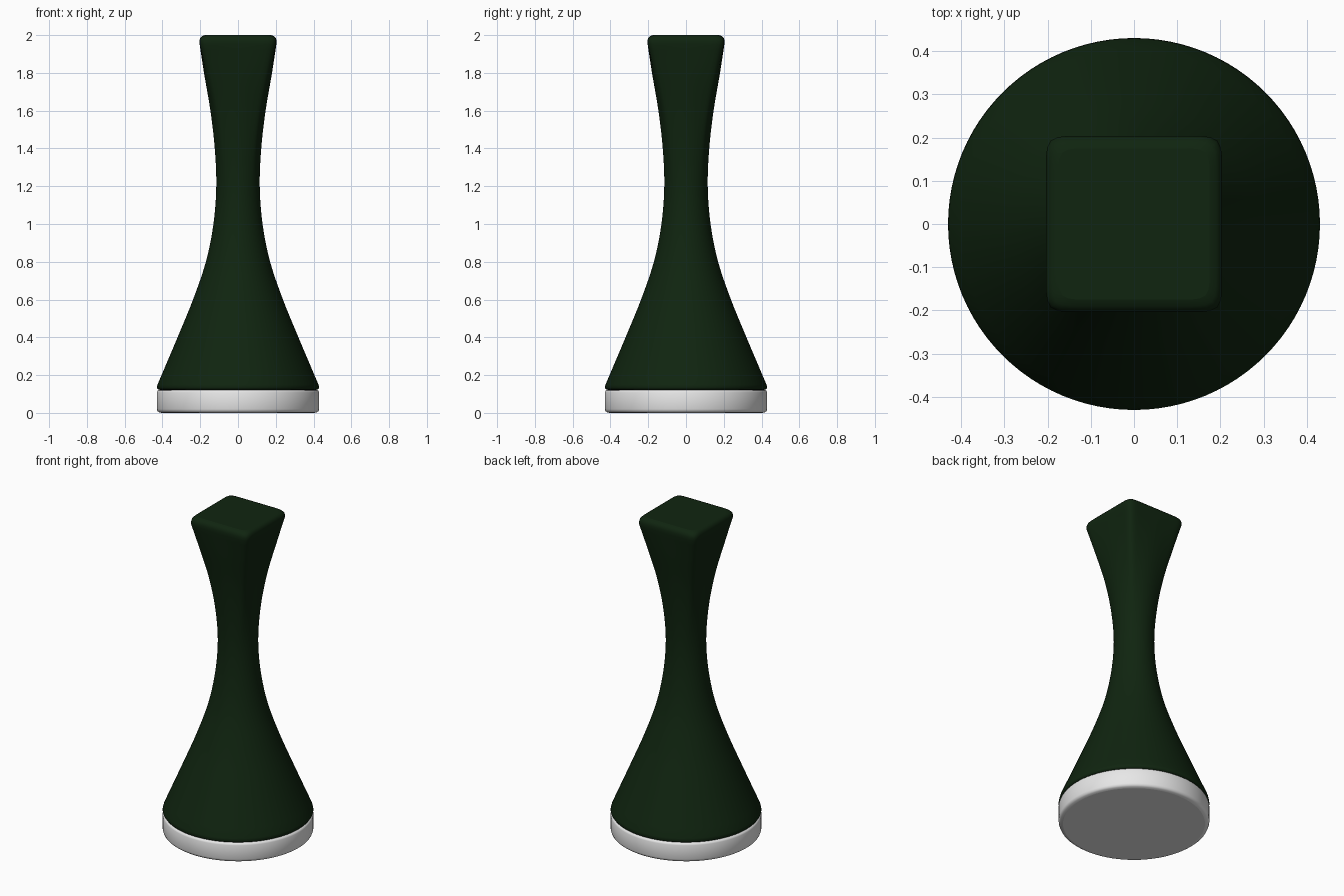
import bpy, bmesh, math

if "Cube" in bpy.data.objects:
    bpy.data.objects.remove(bpy.data.objects["Cube"])

N = 96  # points around


def material(name, rgb):
    m = bpy.data.materials.new(name)
    m.diffuse_color = (*rgb, 1)
    m.use_nodes = True
    m.node_tree.nodes["Principled BSDF"].inputs["Base Color"].default_value = m.diffuse_color
    return m


green = material("dark green", (0.005, 0.018, 0.005))
white = material("off white", (0.8, 0.8, 0.8))


def squareness(z):
    # round up to the waist, then easing into a square head
    return min(1.0, max(0.0, (z - 1.15) / 0.8)) ** 1.5


def loft(name, rings, mat, square=lambda z: 0.0):
    bm = bmesh.new()
    rows = []
    for z, w in rings:
        t = square(z)
        row = []
        for i in range(N):
            a = 2 * math.pi * i / N
            c, s = math.cos(a), math.sin(a)
            f = (abs(c) ** 12 + abs(s) ** 12) ** (-1 / 12)
            r = w * (1 + (f - 1) * t)
            row.append(bm.verts.new((r * c, r * s, z)))
        rows.append(row)
    for lo, hi in zip(rows, rows[1:]):
        for i in range(N):
            j = (i + 1) % N
            bm.faces.new((lo[i], lo[j], hi[j], hi[i]))
    bm.faces.new(rows[0][::-1])
    bm.faces.new(rows[-1])
    me = bpy.data.meshes.new(name)
    bm.to_mesh(me)
    bm.free()
    me.materials.append(mat)
    ob = bpy.data.objects.new(name, me)
    bpy.context.collection.objects.link(ob)
    for p in me.polygons:
        p.use_smooth = len(p.vertices) == 4
    return ob


def smooth_profile(pts, steps=5):
    # cubic curve through (z, half width) points
    def slope(i):
        a, b = pts[max(i - 1, 0)], pts[min(i + 1, len(pts) - 1)]
        return (b[1] - a[1]) / (b[0] - a[0])
    out = []
    for i in range(len(pts) - 1):
        (z0, w0), (z1, w1) = pts[i], pts[i + 1]
        d = z1 - z0
        for k in range(steps):
            t = k / steps
            w = ((2*t**3 - 3*t*t + 1) * w0 + (t**3 - 2*t*t + t) * d * slope(i)
                 + (3*t*t - 2*t**3) * w1 + (t**3 - t*t) * d * slope(i + 1))
            out.append((z0 + d * t, w))
    return out + [pts[-1]]


# Flared body: round foot, narrow waist, square head with soft edges
curve = smooth_profile([(0.15, 0.426), (0.4, 0.32), (0.6, 0.238), (0.8, 0.17),
                        (1.0, 0.130), (1.2, 0.115), (1.4, 0.123), (1.6, 0.146),
                        (1.8, 0.18), (1.95, 0.203)])
body = [(0.122, 0.415), (0.125, 0.424), (0.134, 0.43)] + curve
body += [(1.97, 0.204), (1.985, 0.2), (1.995, 0.19), (2.0, 0.175)]
loft("body", body, green, squareness)

# Round base pad with rolled edges
loft("base_pad", [(0, 0.405), (0.003, 0.418), (0.009, 0.426), (0.02, 0.43),
                  (0.108, 0.43), (0.118, 0.426), (0.122, 0.415)], white)
